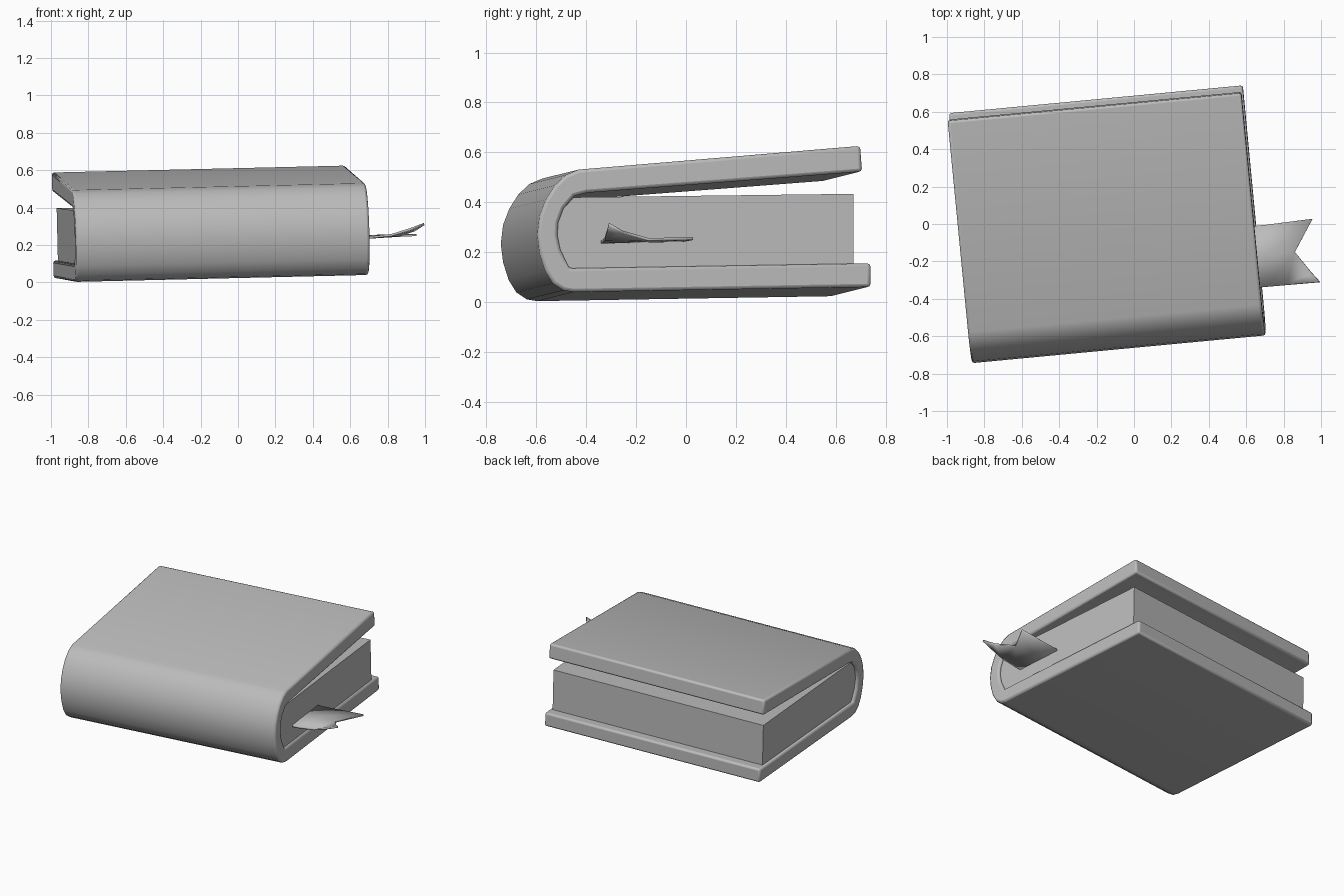
import bpy, bmesh, math
from mathutils import Matrix, Vector

cube = bpy.data.objects.get("Cube")
if cube:
    bpy.data.objects.remove(cube, do_unlink=True)

grey = bpy.data.materials.new("plain grey")
grey.use_nodes = True
grey.diffuse_color = (0.5, 0.5, 0.5, 1)
grey.node_tree.nodes["Principled BSDF"].inputs["Base Color"].default_value = (0.5, 0.5, 0.5, 1)

# The book lies turned on the ground, its right end slightly raised
RIGHT, LEFT = 0.651, -0.926
TURN = Matrix.Rotation(math.radians(5.4), 4, "Z")
PIVOT = Vector((RIGHT, 0, 0))
POSE = TURN @ Matrix.Translation(PIVOT) @ Matrix.Rotation(-0.0235, 4, "Y") @ Matrix.Translation(-PIVOT)


def make_object(name, bm):
    bmesh.ops.recalc_face_normals(bm, faces=bm.faces)
    mesh = bpy.data.meshes.new(name)
    bm.to_mesh(mesh)
    bm.free()
    mesh.materials.append(grey)
    obj = bpy.data.objects.new(name, mesh)
    bpy.context.collection.objects.link(obj)
    return obj


def extrude_profile(name, profile, x0, x1):
    """Sweep a side profile of (y, z) points from x0 to x1."""
    bm = bmesh.new()
    face = bm.faces.new([bm.verts.new((x0, y, z)) for y, z in profile])
    new = bmesh.ops.extrude_face_region(bm, geom=[face])["geom"]
    verts = [v for v in new if isinstance(v, bmesh.types.BMVert)]
    bmesh.ops.translate(bm, verts=verts, vec=(x1 - x0, 0, 0))
    obj = make_object(name, bm)
    obj.matrix_world = POSE
    return obj


def smooth(obj, angle):
    bpy.ops.object.select_all(action="DESELECT")
    obj.select_set(True)
    bpy.context.view_layer.objects.active = obj
    bpy.ops.object.shade_smooth_by_angle(angle=math.radians(angle))


# Cover: one thick sheet wrapped round the spine, top board lifted
outer = [(0.683, 0.06), (-0.513, 0.04), (-0.555, 0.047), (-0.597, 0.075), (-0.628, 0.125),
         (-0.65, 0.195), (-0.659, 0.27), (-0.65, 0.345), (-0.625, 0.41), (-0.588, 0.468),
         (-0.543, 0.51), (-0.493, 0.531), (0.642, 0.626)]
inner = [(0.65, 0.523), (-0.46, 0.438), (-0.51, 0.425), (-0.553, 0.375), (-0.574, 0.32),
         (-0.578, 0.27), (-0.566, 0.21), (-0.53, 0.135), (0.683, 0.155)]
cover = extrude_profile("cover", outer + inner, LEFT, RIGHT)
bevel = cover.modifiers.new("edges", "BEVEL")
bevel.width = 0.013
bevel.segments = 2
bevel.limit_method = "ANGLE"
bevel.angle_limit = math.radians(42)
smooth(cover, 42)

# Page block, rounded where it meets the spine
pages = [(0.615, 0.145), (0.615, 0.434), (-0.51, 0.42)] + inner[3:8]
extrude_profile("pages", pages, LEFT + 0.02, RIGHT - 0.02)

# Ribbon bookmark with a notched end, front tail curling up
front_edge = [(0.55, -0.35, 0.238), (0.7, -0.337, 0.24), (0.82, -0.326, 0.253), (0.92, -0.317, 0.284)]
middle = [(0.55, -0.18, 0.242), (0.7, -0.165, 0.246), (0.86, -0.15, 0.25), (0.945, -0.255, 0.28)]
back_edge = [(0.55, -0.02, 0.246), (0.7, -0.005, 0.248), (0.955, 0.028, 0.254)]
bm = bmesh.new()
front, mid, back = [[bm.verts.new(p) for p in row] for row in (front_edge, middle, back_edge)]
tip = bm.verts.new((0.995, -0.31, 0.312))
for a, b in ((front, mid), (mid, back)):
    for i in range(min(len(a), len(b)) - 1):
        bm.faces.new((a[i], a[i + 1], b[i + 1], b[i]))
bm.faces.new((front[-1], tip, mid[-1]))
bookmark = make_object("bookmark", bm)
solid = bookmark.modifiers.new("thickness", "SOLIDIFY")
solid.thickness = 0.012
solid.offset = 0
smooth(bookmark, 30)
